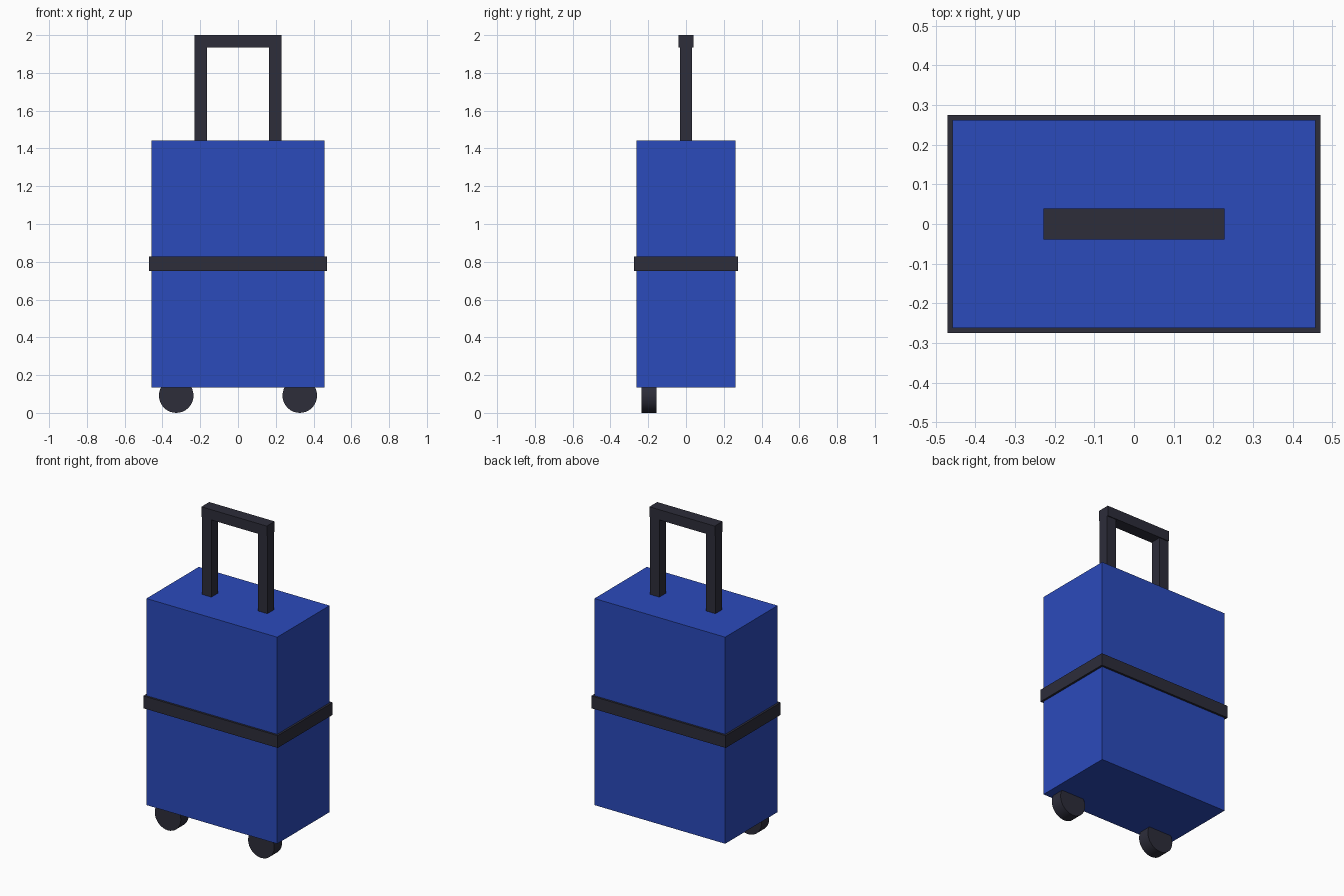
import bpy
import math

if "Cube" in bpy.data.objects:
    bpy.data.objects.remove(bpy.data.objects["Cube"])


def material(name, colour):
    m = bpy.data.materials.new(name)
    m.diffuse_color = (*colour, 1.0)
    m.use_nodes = True
    m.node_tree.nodes["Principled BSDF"].inputs["Base Color"].default_value = m.diffuse_color
    return m


blue = material("blue_shell", (0.024, 0.069, 0.50))
dark = material("dark_trim", (0.026, 0.026, 0.042))


def box(name, lo, hi, mat):
    centre = [(a + b) / 2 for a, b in zip(lo, hi)]
    bpy.ops.mesh.primitive_cube_add(size=1, location=centre)
    ob = bpy.context.object
    ob.name = name
    ob.scale = [b - a for a, b in zip(lo, hi)]
    bpy.ops.object.transform_apply(location=False, rotation=False, scale=True)
    ob.data.materials.append(mat)
    return ob


# Case and the strap around it
box("case", (-0.458, -0.262, 0.135), (0.458, 0.262, 1.443), blue)
box("strap", (-0.471, -0.275, 0.75), (0.471, 0.275, 0.828), dark)

# Pull handle
box("handle_grip", (-0.229, -0.039, 1.935), (0.229, 0.039, 2.0), dark)

for side, s in (("left", -1), ("right", 1)):
    # Handle posts
    x = s * 0.196
    box(side + "_handle_post", (x - 0.033, -0.033, 1.40), (x + 0.033, 0.033, 1.95), dark)

    # Wheels along the front edge
    bpy.ops.mesh.primitive_cylinder_add(
        vertices=32, radius=0.0915, depth=0.0785,
        location=(s * 0.327, -0.196, 0.0915), rotation=(math.pi / 2, 0, 0))
    wheel = bpy.context.object
    wheel.name = side + "_wheel"
    wheel.data.materials.append(dark)
    bpy.ops.object.shade_smooth_by_angle(angle=math.radians(30))
